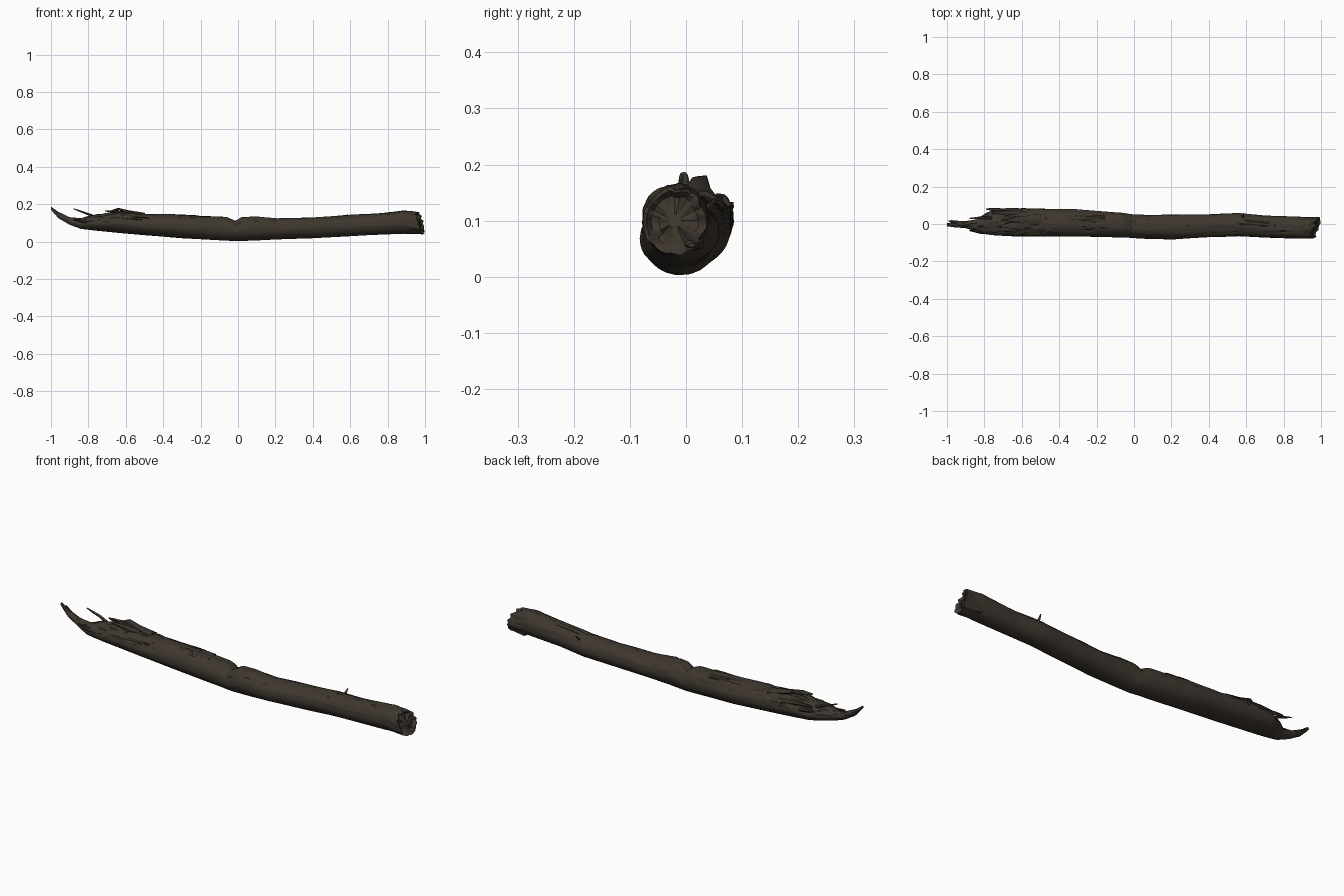
import bpy, bmesh, math, random
from mathutils import Vector, noise

if "Cube" in bpy.data.objects:
    bpy.data.objects.remove(bpy.data.objects["Cube"])

random.seed(4)


def material(name, rgb):
    m = bpy.data.materials.new(name)
    m.diffuse_color = (*rgb, 1)
    m.use_nodes = True
    m.node_tree.nodes["Principled BSDF"].inputs["Base Color"].default_value = m.diffuse_color
    return m


BARK = material("weathered bark", (0.048, 0.038, 0.028))
TORN = material("dark torn wood", (0.034, 0.027, 0.020))

# Log outline: x, y min, y max, z min, z max
STATIONS = [
    (-1.00, -0.012, 0.004, 0.170, 0.187), (-0.96, -0.018, 0.012, 0.125, 0.158),
    (-0.90, -0.022, 0.016, 0.090, 0.130), (-0.84, -0.042, 0.025, 0.068, 0.125),
    (-0.79, -0.056, 0.060, 0.062, 0.140), (-0.74, -0.062, 0.082, 0.056, 0.145),
    (-0.65, -0.066, 0.086, 0.047, 0.160), (-0.50, -0.067, 0.083, 0.034, 0.150),
    (-0.30, -0.067, 0.078, 0.018, 0.143), (-0.06, -0.072, 0.060, 0.005, 0.132),
    (-0.015, -0.073, 0.053, 0.003, 0.111), (0.02, -0.076, 0.051, 0.003, 0.132),
    (0.09, -0.080, 0.049, 0.006, 0.137), (0.21, -0.083, 0.050, 0.012, 0.124),
    (0.40, -0.070, 0.052, 0.018, 0.130), (0.56, -0.066, 0.059, 0.026, 0.140),
    (0.70, -0.073, 0.045, 0.035, 0.148), (0.90, -0.079, 0.040, 0.042, 0.166),
    (1.00, -0.077, 0.036, 0.038, 0.160)]
SIDES, RINGS = 56, 230


def outline(x):
    for a, b in zip(STATIONS, STATIONS[1:]):
        if x <= b[0]:
            t = max(0, (x - a[0]) / (b[0] - a[0]))
            return [p + (q - p) * t for p, q in zip(a[1:], b[1:])]
    return STATIONS[-1][1:]


def log_point(x, a):
    y0, y1, z0, z1 = outline(x)
    c, s = math.cos(a), math.sin(a)
    # long grain, broad lumps and deeper tearing on the upper left
    grain = noise.noise(Vector((x * 5, c * 5, s * 5 + 7)))
    lump = noise.noise(Vector((x * 4, c * 1.3 + 3, s * 1.3)))
    up = max(0.0, s + 0.25)
    torn = min(1, max(0, (-0.38 - x) / 0.2)) * min(1, up)
    chips = noise.noise(Vector((x * 22, c * 6, s * 6)))
    k = 1 + 0.035 * grain * (0.35 + up) + 0.045 * lump * (0.3 + up)
    k += torn * (0.13 * chips - 0.04)
    # bark furrows along the top
    furrow = abs(noise.noise(Vector((x * 3.5 + 9, c * 4, s * 4))))
    if furrow < 0.05:
        k -= 0.07 * (1 - furrow / 0.05) * min(1, up)
    # gouges around the right break
    end = min(1, max(0, (x - 0.86) / 0.1))
    k += end * 0.10 * noise.noise(Vector((x * 9, c * 3.2, s * 3.2 + 2))) - end * 0.02
    y = (y0 + y1) / 2 + (y1 - y0) / 2 * c * k
    z = (z0 + z1) / 2 + (z1 - z0) / 2 * s * k
    # slanted, ragged right end
    e = min(1, max(0, (x - 0.85) / 0.15))
    rag = -0.022 + 0.25 * (y - 0.0) - 0.014 * s
    rag += 0.016 * noise.noise(Vector((c * 3, s * 3, 5)))
    return Vector((min(1, x + e * min(rag, 0)), y, max(0, z)))


def finish(bm, name, mats, angle=40):
    bmesh.ops.recalc_face_normals(bm, faces=bm.faces)
    me = bpy.data.meshes.new(name)
    bm.to_mesh(me)
    bm.free()
    ob = bpy.data.objects.new(name, me)
    bpy.context.collection.objects.link(ob)
    for m in mats:
        me.materials.append(m)
    bpy.ops.object.select_all(action='DESELECT')
    ob.select_set(True)
    bpy.context.view_layer.objects.active = ob
    bpy.ops.object.shade_smooth_by_angle(angle=math.radians(angle))
    return ob


def bridge(bm, r0, r1):
    n = len(r0)
    return [bm.faces.new((r0[i], r0[(i + 1) % n], r1[(i + 1) % n], r1[i])) for i in range(n)]


# Log body with a hollowed, broken right end
bm = bmesh.new()
rings = []
for i in range(RINGS):
    x = -1 + 2 * i / (RINGS - 1)
    rings.append([bm.verts.new(log_point(x, math.tau * j / SIDES)) for j in range(SIDES)])
for r0, r1 in zip(rings, rings[1:]):
    bridge(bm, r0, r1)
bm.faces.new(rings[0])
rim = [v.co.copy() for v in rings[-1]]
mid = sum(rim, Vector()) / SIDES
last = rings[-1]
for f, depth in ((0.9, 0.002), (0.75, 0.012), (0.5, 0.010), (0.2, 0.004)):
    ring = []
    for co in rim:
        p = mid + (co - mid) * f
        p.x -= depth + 0.012 * noise.noise(Vector((1, p.y * 35, p.z * 35)))
        ring.append(bm.verts.new(p))
    bridge(bm, last, ring)
    last = ring
bm.faces.new(last)
# Furrows and the crack across the middle are darker
for f in bm.faces:
    c = f.calc_center_median()
    if abs(c.x + 0.015) < 0.006 and c.z > 0.075:
        f.material_index = 1
finish(bm, "log_body", [BARK, TORN])


# Splinters and bark flakes: tapered bent slivers
def sliver(name, path, width, thick, mat, sides=7):
    bm = bmesh.new()
    pts = [Vector(p) for p in path]
    rows = []
    for i, p in enumerate(pts):
        d = (pts[min(i + 1, len(pts) - 1)] - pts[max(i - 1, 0)]).normalized()
        side = d.cross(Vector((0, 0, 1))).normalized()
        up = side.cross(d)
        t = 1 - 0.75 * i / (len(pts) - 1)
        row = []
        for j in range(sides):
            a = math.tau * j / sides
            r = t * random.uniform(0.75, 1.2)
            row.append(bm.verts.new(p + side * math.cos(a) * width * r + up * math.sin(a) * thick * r))
        rows.append(row)
    for r0, r1 in zip(rows, rows[1:]):
        bridge(bm, r0, r1)
    bm.faces.new(rows[0])
    bm.faces.new(rows[-1])
    finish(bm, name, [mat])


sliver("upper_splinter", [(-0.76, 0.03, 0.13), (-0.81, 0.034, 0.15), (-0.85, 0.032, 0.164), (-0.88, 0.03, 0.176)], 0.010, 0.009, BARK)
sliver("back_splinter", [(-0.70, 0.07, 0.12), (-0.75, 0.078, 0.125), (-0.79, 0.08, 0.13)], 0.014, 0.014, BARK)
sliver("tongue_splinter", [(-0.88, 0.0, 0.105), (-0.94, 0.008, 0.13), (-0.975, 0.014, 0.15), (-0.99, 0.016, 0.165)], 0.013, 0.012, BARK)
sliver("front_splinter", [(-0.74, -0.04, 0.10), (-0.82, -0.043, 0.105), (-0.88, -0.035, 0.118)], 0.016, 0.014, TORN)
sliver("raised_flake", [(-0.50, 0.02, 0.142), (-0.58, 0.025, 0.158), (-0.64, 0.025, 0.174), (-0.675, 0.02, 0.166)], 0.032, 0.014, BARK)
sliver("second_flake", [(-0.56, 0.0, 0.145), (-0.65, -0.01, 0.16), (-0.71, -0.012, 0.164)], 0.026, 0.013, BARK)
sliver("back_flake", [(-0.60, 0.055, 0.13), (-0.68, 0.06, 0.14), (-0.76, 0.062, 0.14)], 0.022, 0.014, BARK)
sliver("broken_twig", [(0.58, 0.03, 0.115), (0.582, 0.045, 0.128), (0.585, 0.058, 0.145)], 0.010, 0.008, BARK)
sliver("end_lip", [(0.90, 0.005, 0.058), (0.96, 0.008, 0.057), (0.998, 0.01, 0.056)], 0.03, 0.016, BARK)

# Loose strips of bark along the log
for i in range(9):
    x, a = random.uniform(-0.6, -0.2), random.uniform(0.6, 2.7)
    path = [log_point(x + dx, a + da) for dx, da in ((0.06, 0), (0.0, 0.04), (-0.05, 0.07))]
    sliver("bark_strip_%d" % (i + 1), path, 0.008, 0.004, TORN if i % 3 == 0 else BARK, 6)
